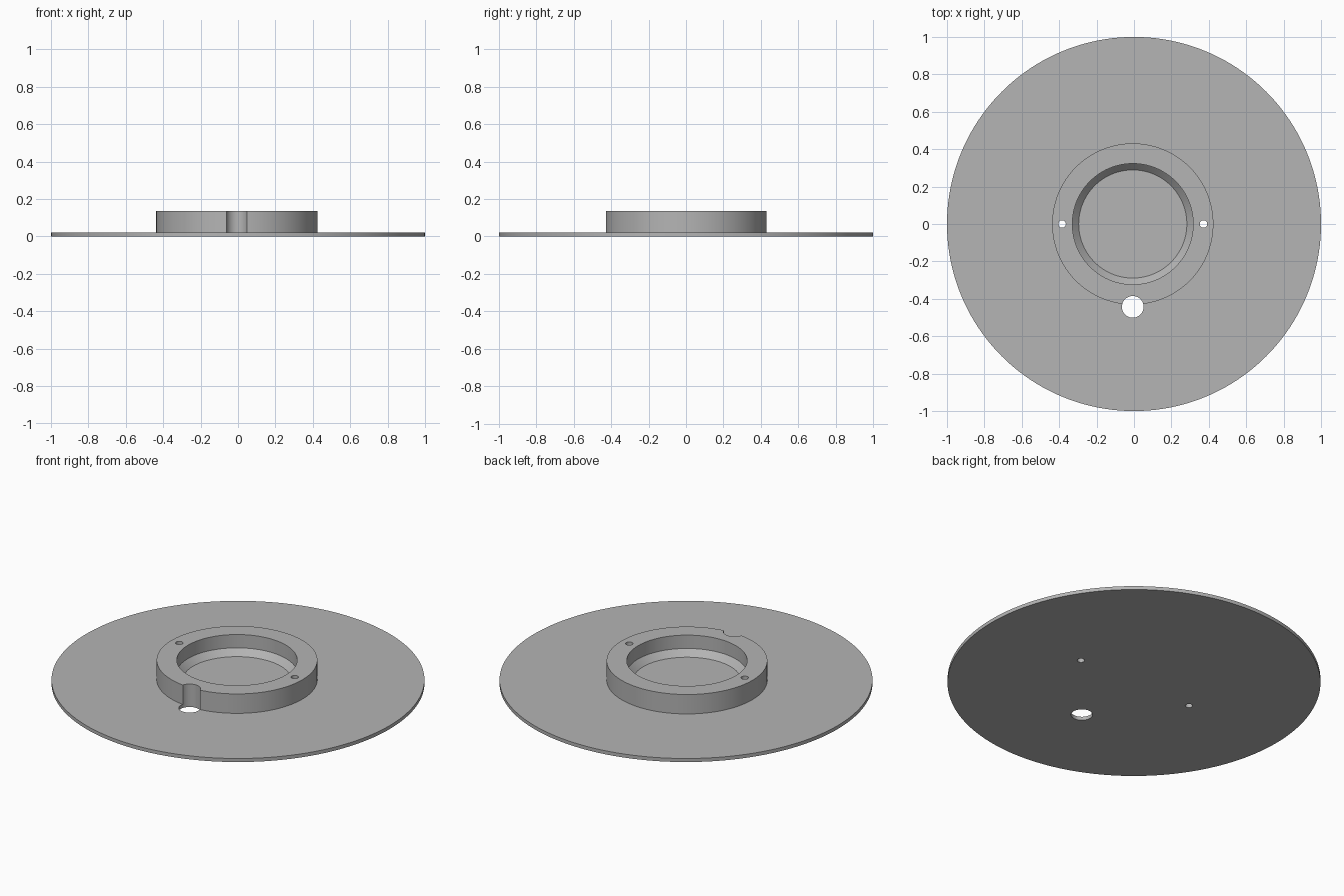
import bpy
import bmesh
import math

if "Cube" in bpy.data.objects:
    bpy.data.objects.remove(bpy.data.objects["Cube"])

PLATE_TOP = 0.021
HUB_TOP = 0.136
HUB_X = -0.0065   # the hub sits slightly off the plate centre

grey = bpy.data.materials.new("light grey")
grey.diffuse_color = (0.46, 0.46, 0.46, 1)
grey.use_nodes = True
grey.node_tree.nodes["Principled BSDF"].inputs["Base Color"].default_value = grey.diffuse_color


def lathe(name, profile, x=0.0, y=0.0, steps=128, closed=False):
    """Spin an (r, z) profile around a vertical axis at x, y."""
    bm = bmesh.new()
    verts = [bm.verts.new((r, 0, z)) for r, z in profile]
    edges = [bm.edges.new(pair) for pair in zip(verts, verts[1:])]
    if closed:
        edges.append(bm.edges.new((verts[-1], verts[0])))
    bmesh.ops.spin(bm, geom=verts + edges, cent=(0, 0, 0), axis=(0, 0, 1),
                   angle=math.tau, steps=steps, use_duplicate=False)
    bmesh.ops.remove_doubles(bm, verts=bm.verts, dist=1e-5)
    bmesh.ops.holes_fill(bm, edges=bm.edges, sides=0)
    bmesh.ops.recalc_face_normals(bm, faces=bm.faces)
    bmesh.ops.translate(bm, verts=bm.verts, vec=(x, y, 0))
    mesh = bpy.data.meshes.new(name)
    bm.to_mesh(mesh)
    bm.free()
    mesh.materials.append(grey)
    obj = bpy.data.objects.new(name, mesh)
    bpy.context.collection.objects.link(obj)
    return obj


# Thin round base plate
plate = lathe("base_plate", [(1, 0), (1, PLATE_TOP)], steps=160)

# Raised ring hub, with a bevel at the foot of its bore
hub = lathe("hub_ring", [(0.431, PLATE_TOP), (0.431, HUB_TOP), (0.323, HUB_TOP),
                         (0.323, 0.057), (0.289, PLATE_TOP)], x=HUB_X, closed=True)

# Through holes: cable hole that notches the hub, and two screw holes
holes = [("cable_hole", HUB_X, -0.443, 0.058, 48),
         ("screw_hole_left", HUB_X - 0.378, 0, 0.02, 24),
         ("screw_hole_right", HUB_X + 0.378, 0, 0.02, 24)]
cutters = []
for name, x, y, r, steps in holes:
    cutter = lathe(name, [(r, -0.1), (r, 0.3)], x, y, steps)
    cutter.hide_render = True
    cutters.append(cutter)

for part in (plate, hub):
    bpy.ops.object.select_all(action='DESELECT')
    part.select_set(True)
    bpy.context.view_layer.objects.active = part
    for cutter in cutters:
        mod = part.modifiers.new(cutter.name, 'BOOLEAN')
        mod.operation = 'DIFFERENCE'
        mod.solver = 'EXACT'
        mod.object = cutter
        bpy.ops.object.modifier_apply(modifier=mod.name)
    bpy.ops.object.shade_smooth_by_angle(angle=math.radians(30))

for cutter in cutters:
    bpy.data.objects.remove(cutter)
